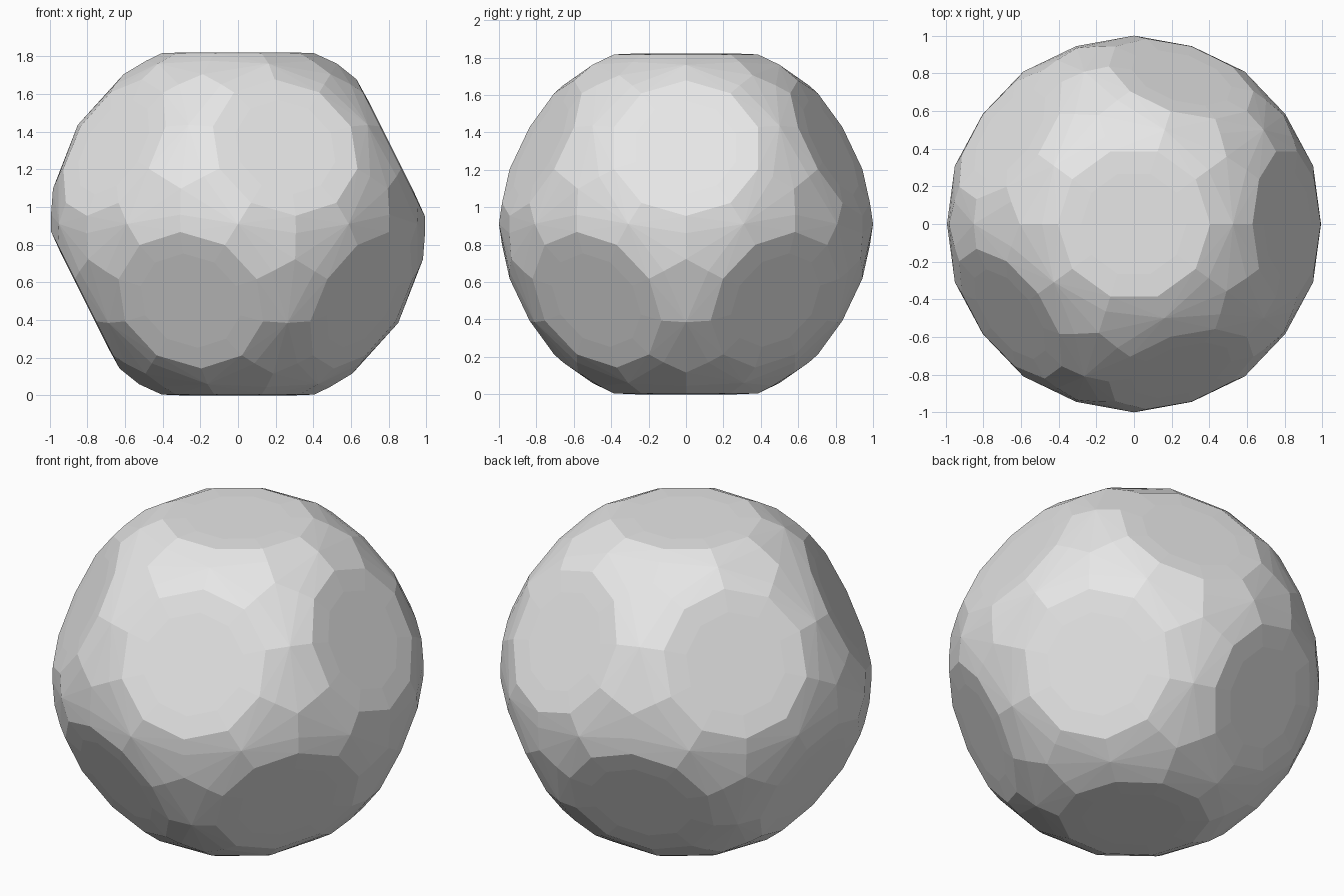
import bpy
import bmesh
from math import radians, sin, cos, atan2, hypot, atan
from mathutils import Vector
from itertools import combinations

cube = bpy.data.objects.get("Cube")
if cube:
    bpy.data.objects.remove(cube, do_unlink=True)

# Panel sizes: rim ring and slightly raised inner ring of each ten-sided panel
RIM_RADIUS, RIM_HEIGHT = 0.405, 0.906
INNER_RADIUS, INNER_HEIGHT = 0.28, 0.911
SEAM_ANGLE, SEAM_RADIUS = radians(29.4), 0.994


def toward(axis, target, radius, height):
    """Point at a height along the axis, offset sideways toward the target."""
    side = (target - axis * target.dot(axis)).normalized()
    return axis * height + side * radius


# Axes of the twelve panels
tilt = atan(0.5)
axes = [Vector((0, 0, 1))]
for k in range(5):
    a = radians(72 * k)
    axes.append(Vector((cos(a) * cos(tilt), sin(a) * cos(tilt), sin(tilt))))
axes += [-a for a in axes]


def neighbours(group):
    return all(p.dot(q) > 0.4 for p, q in combinations(group, 2))


points = []
for size in (2, 3):
    for group in combinations(axes, size):
        if not neighbours(group):
            continue
        # Outer corner between two or three panels
        corner = sum(group, Vector()).normalized()
        points.append(corner)
        for axis in group:
            points.append(toward(axis, corner, RIM_RADIUS, RIM_HEIGHT))
            points.append(toward(axis, corner, INNER_RADIUS, INNER_HEIGHT))
            if size == 3:
                points.append(toward(axis, corner, SEAM_RADIUS * sin(SEAM_ANGLE),
                                     SEAM_RADIUS * cos(SEAM_ANGLE)))

# Faceted skin stretched over the corners
bm = bmesh.new()
for p in points:
    bm.verts.new(p + Vector((0, 0, INNER_HEIGHT)))
bmesh.ops.convex_hull(bm, input=bm.verts[:])
bmesh.ops.dissolve_limit(bm, angle_limit=radians(0.3), verts=bm.verts[:], edges=bm.edges[:])
bmesh.ops.recalc_face_normals(bm, faces=bm.faces[:])
mesh = bpy.data.meshes.new("faceted_ball")
bm.to_mesh(mesh)
bm.free()

# Plain light grey
grey = bpy.data.materials.new("light_grey")
grey.use_nodes = True
colour = (0.8, 0.8, 0.8, 1)
grey.diffuse_color = colour
grey.node_tree.nodes["Principled BSDF"].inputs["Base Color"].default_value = colour
mesh.materials.append(grey)

ball = bpy.data.objects.new("faceted_ball", mesh)
bpy.context.scene.collection.objects.link(ball)
